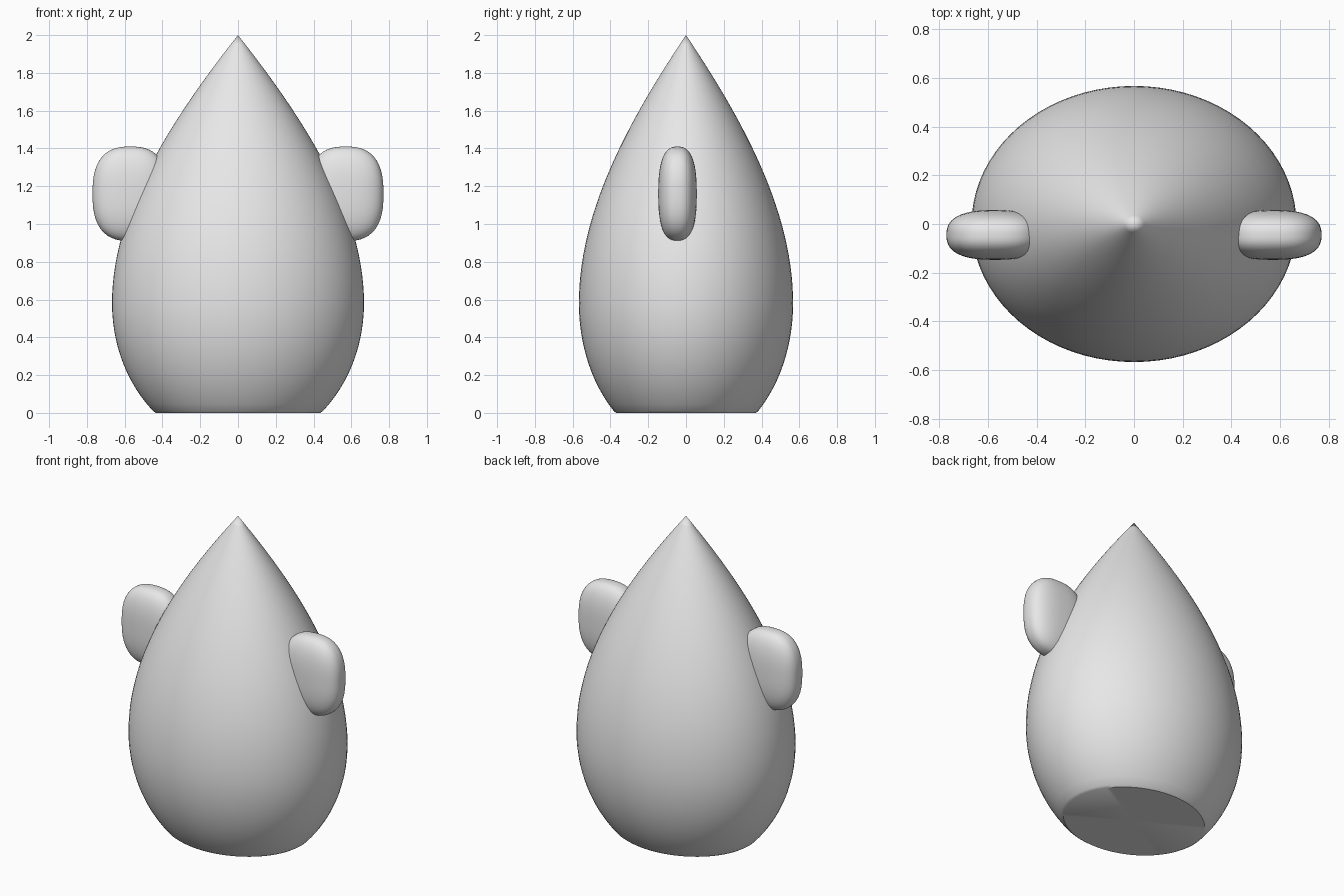
import bpy, bmesh, math
from mathutils import Vector
from mathutils.geometry import interpolate_bezier

cube = bpy.data.objects.get("Cube")
if cube:
    bpy.data.objects.remove(cube, do_unlink=True)

grey = bpy.data.materials.new("light grey")
grey.use_nodes = True
grey.diffuse_color = (0.8, 0.8, 0.8, 1)
grey.node_tree.nodes["Principled BSDF"].inputs["Base Color"].default_value = (0.8, 0.8, 0.8, 1)


def add_object(name, bm):
    bmesh.ops.recalc_face_normals(bm, faces=bm.faces)
    mesh = bpy.data.meshes.new(name)
    bm.to_mesh(mesh)
    bm.free()
    mesh.materials.append(grey)
    obj = bpy.data.objects.new(name, mesh)
    bpy.context.collection.objects.link(obj)
    bpy.ops.object.select_all(action='DESELECT')
    obj.select_set(True)
    bpy.context.view_layer.objects.active = obj
    bpy.ops.object.shade_smooth_by_angle(angle=math.radians(35))
    return obj


def curve(points, count):
    return interpolate_bezier(*[Vector((x, 0, z)) for x, z in points], count)


# Body: pointed egg profile, spun round z and flattened front to back
lower = curve([(0.45, 0.01), (0.6, 0.17), (0.667, 0.38), (0.667, 0.58)], 14)
upper = curve([(0.667, 0.58), (0.667, 1.05), (0.38, 1.52), (0, 2)], 28)
profile = [Vector((0, 0, 0)), Vector((0.435, 0, 0))] + lower + upper[1:]
bm = bmesh.new()
verts = [bm.verts.new(p) for p in profile]
edges = [bm.edges.new(pair) for pair in zip(verts, verts[1:])]
bmesh.ops.spin(bm, geom=verts + edges, cent=(0, 0, 0), axis=(0, 0, 1),
               angle=math.tau, steps=80)
bmesh.ops.remove_doubles(bm, verts=bm.verts, dist=0.0005)
bmesh.ops.scale(bm, vec=(1, 0.85, 1), verts=bm.verts)
add_object("body", bm)

# Side ears: boxy rounded pads, one on each side
POWER = 2.6
for name, side in (("left_ear", 1), ("right_ear", -1)):
    bm = bmesh.new()
    bmesh.ops.create_cube(bm, size=2)
    bmesh.ops.subdivide_edges(bm, edges=bm.edges, cuts=15, use_grid_fill=True)
    for v in bm.verts:
        v.co = Vector([math.tan(c * math.pi / 4) for c in v.co])
        v.co /= sum(abs(c) ** POWER for c in v.co) ** (1 / POWER)
        v.co = Vector((side * 0.57 + v.co.x * 0.2, v.co.y * 0.102 - 0.045, v.co.z * 0.25 + 1.16))
    add_object(name, bm)
